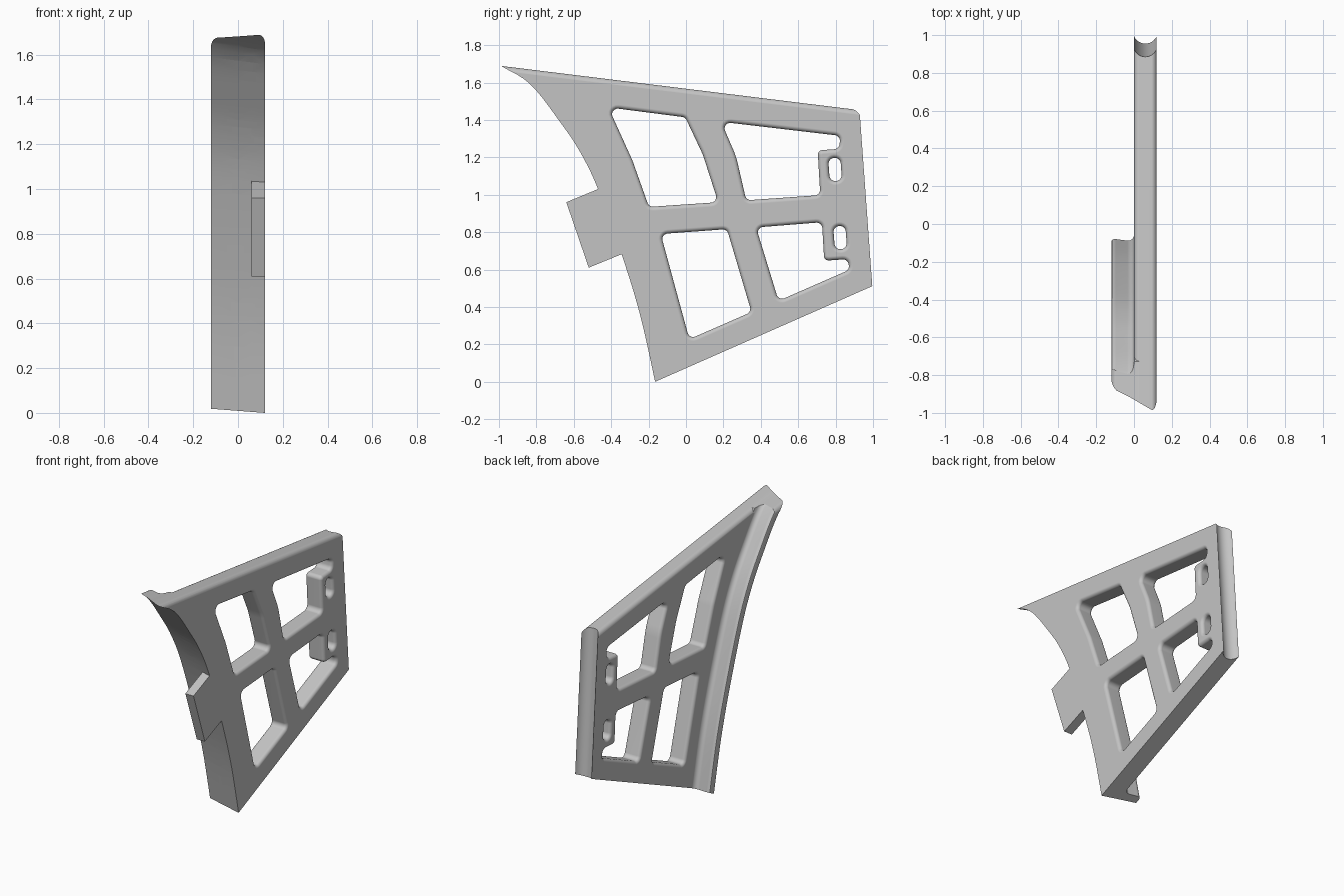
import bpy, bmesh, math
from mathutils import Vector

if "Cube" in bpy.data.objects:
    bpy.data.objects.remove(bpy.data.objects["Cube"])

V = Vector
grey = bpy.data.materials.new("plain_grey")
grey.diffuse_color = (0.55, 0.55, 0.55, 1)
grey.use_nodes = True
grey.node_tree.nodes["Principled BSDF"].inputs["Base Color"].default_value = grey.diffuse_color


def loft(rings):
    """Closed skin through equal-length rings, with end caps."""
    bm = bmesh.new()
    vs = [[bm.verts.new(p) for p in r] for r in rings]
    n = len(vs[0])
    for a, b in zip(vs, vs[1:]):
        for i in range(n):
            bm.faces.new((a[i], a[(i + 1) % n], b[(i + 1) % n], b[i]))
    bm.faces.new(vs[0][::-1])
    bm.faces.new(vs[-1])
    bmesh.ops.recalc_face_normals(bm, faces=bm.faces)
    return bm


def trim(bm, co, no):
    """Cut away the side the normal points to and close the cut."""
    res = bmesh.ops.bisect_plane(bm, geom=bm.verts[:] + bm.edges[:] + bm.faces[:], dist=1e-5,
                                 plane_co=co, plane_no=no, clear_outer=True)
    edges = [g for g in res["geom_cut"] if isinstance(g, bmesh.types.BMEdge)]
    if edges:
        bmesh.ops.holes_fill(bm, edges=edges, sides=0)


def to_object(bm, name):
    bmesh.ops.recalc_face_normals(bm, faces=bm.faces)
    me = bpy.data.meshes.new(name)
    bm.to_mesh(me)
    bm.free()
    me.materials.append(grey)
    ob = bpy.data.objects.new(name, me)
    bpy.context.collection.objects.link(ob)
    return ob


def boolean(target, other, op):
    m = target.modifiers.new(op.lower(), 'BOOLEAN')
    m.operation, m.solver, m.object = op, 'EXACT', other
    bpy.context.view_layer.objects.active = target
    bpy.ops.object.modifier_apply(modifier=m.name)
    bpy.data.objects.remove(other)


# Front curve (y, z), extended past both ends, sampled as a smooth spline
key = [V(p) for p in [(-1.42, 1.84), (-1.2, 1.772), (-1, 1.69), (-.834, 1.592), (-.674, 1.39),
                      (-.567, 1.23), (-.47, 1.03), (-.342, .675), (-.246, .36), (-.165, 0),
                      (-.097, -.33), (-.03, -.66)]]
curve = []
for a, b, c, d in zip(key, key[1:], key[2:], key[3:]):
    for k in range(5):
        t = k / 5
        curve.append(0.5 * (2 * b + (c - a) * t + (2 * a - 5 * b + 4 * c - d) * t * t
                            + (3 * b - a - 3 * c + d) * t ** 3))
curve.append(key[-2])
normals = []
for i in range(len(curve)):
    t = (curve[min(i + 1, len(curve) - 1)] - curve[max(i - 1, 0)]).normalized()
    normals.append(V((-t.y, t.x)))      # points to the rear


def on_curve(i, x, d):
    p = curve[i] + normals[i] * d
    return V((x, p.x, p.y))


# Trimming planes of the top and bottom edges
top_co, top_no = V((0, -1, 1.69)), V((0, .238, 1.93)).normalized()
bot_co, bot_no = V((0, -.165, 0)), V((0, .512, -1.163)).normalized()


def trim_ends(bm, corners, r=.03):
    trim(bm, top_co, top_no)
    trim(bm, bot_co, bot_no)
    for x, s in corners:                # rounded top corners
        side = V((s, 0, 0))
        c = top_co + V((x, 0, 0)) - r * (top_no + side)
        for k in range(1, 6):
            a = math.radians(15 * k)
            n = top_no * math.cos(a) + side * math.sin(a)
            trim(bm, c + r * n, n)


# Main panel
idx = range(len(curve))
rings = [[on_curve(i, x, d) for i in idx] + [V((x, 1.064, -.4)), V((x, .89, 2))]
         for x, d in ((.12, 0), (0, .0225))]
bm = loft(rings)
trim_ends(bm, [(.12, 1), (0, -1)])
panel = to_object(bm, "frame_panel")

# Front lip turned to one side, with a filleted inner corner
profile = [(.06, .01125), (-.12, .045), (-.12, .077), (-.116, .086), (-.107, .091), (-.095, .091),
           (-.035, .082), (-.02, .084), (-.008, .092), (-.002, .104), (.002, .122), (.06, .122)]
bm = loft([[on_curve(i, x, d) for x, d in profile] for i in idx])
trim_ends(bm, [(-.12, -1)])
boolean(panel, to_object(bm, "front_lip"), 'UNION')

# Flat tab on the front edge
tab = [(-.64, .96), (-.52, .61), (-.30, .70), (-.42, 1.051)]
bm = loft([[V((x, y, z)) for y, z in tab] for x in (.06, .12)])
boolean(panel, to_object(bm, "front_tab"), 'UNION')

# Rounded groove along the rear edge
lo, hi = V((.06, 1.064, -.4)), V((.06, .89, 2))
out = V((0, 2.4, .174)).normalized()
ring = [(V((1, 0, 0)) * math.cos(a) + out * math.sin(a)) * .064 + out * .02
        for a in (math.tau * k / 48 for k in range(48))]
bm = loft([[p + q for q in ring] for p in (lo, hi)])
boolean(panel, to_object(bm, "groove_cutter"), 'DIFFERENCE')


def outline(pts, grow):
    """Rounded polygon from clockwise (y, z, radius) corners, grown outward."""
    res = []
    n = len(pts)
    for i, (y, z, r) in enumerate(pts):
        p = V((y, z))
        u = (p - V(pts[i - 1][:2])).normalized()
        w = (V(pts[(i + 1) % n][:2]) - p).normalized()
        turn = u.x * w.y - u.y * w.x
        s = -1 if turn > 0 else 1       # s = 1 on convex corners
        nu, nw = V((-u.y, u.x)), V((-w.y, w.x))     # outward normals
        c = p - s * r * (nu + nw) / (1 + nu.dot(nw))
        steps = 6
        for k in range(steps + 1):
            m = nu.slerp(nw, k / steps)
            res.append(c + m * (s * r + grow))
    return res


def window(pts, r=.022):
    """Cut an opening whose rims are rounded on both faces."""
    arc = [(r - r * math.cos(a), r * math.sin(a)) for a in (math.pi / 2 * k / 5 for k in range(6))]
    levels = [(-.03, r)] + [(r - h, g) for g, h in arc[::-1]]
    levels += [(.12 - r + h, g) for g, h in arc] + [(.15, r)]
    bm = loft([[V((x, p.x, p.y)) for p in outline(pts, g)] for x, g in levels])
    boolean(panel, to_object(bm, "window_cutter"), 'DIFFERENCE')


R = .03
window([(-.415, 1.467, R), (-.004, 1.414, R), (.09, 1.215, .4), (.172, .96, R),
        (-.198, .935, R), (-.287, 1.185, .4)])
window([(.188, 1.39, R), (.826, 1.315, R), (.818, 1.245, R), (.704, 1.237, .025),
        (.718, .998, R), (.322, .97, R), (.268, 1.205, .4)])
window([(-.135, .79, R), (.219, .816, R), (.350, .373, R), (.018, .228, R)])
window([(.375, .825, R), (.727, .853, R), (.739, .647, .025), (.868, .656, R),
        (.872, .598, R), (.495, .433, R)])

# Two small slots near the rear edge
for cy, cz in ((.797, 1.135), (.824, .771)):
    e = V((-.072, 1)).normalized()
    f = V((e.y, -e.x))
    quad = [V((cy, cz)) + f * a * .0325 + e * b * .062 for a, b in ((-1, 1), (1, 1), (1, -1), (-1, -1))]
    window([(p.x, p.y, .031) for p in quad])

# Smooth shading with crisp edges
bpy.ops.object.select_all(action='DESELECT')
panel.select_set(True)
bpy.context.view_layer.objects.active = panel
bpy.ops.object.shade_smooth_by_angle(angle=math.radians(30))
wn = panel.modifiers.new("even_shading", 'WEIGHTED_NORMAL')
wn.keep_sharp = True
